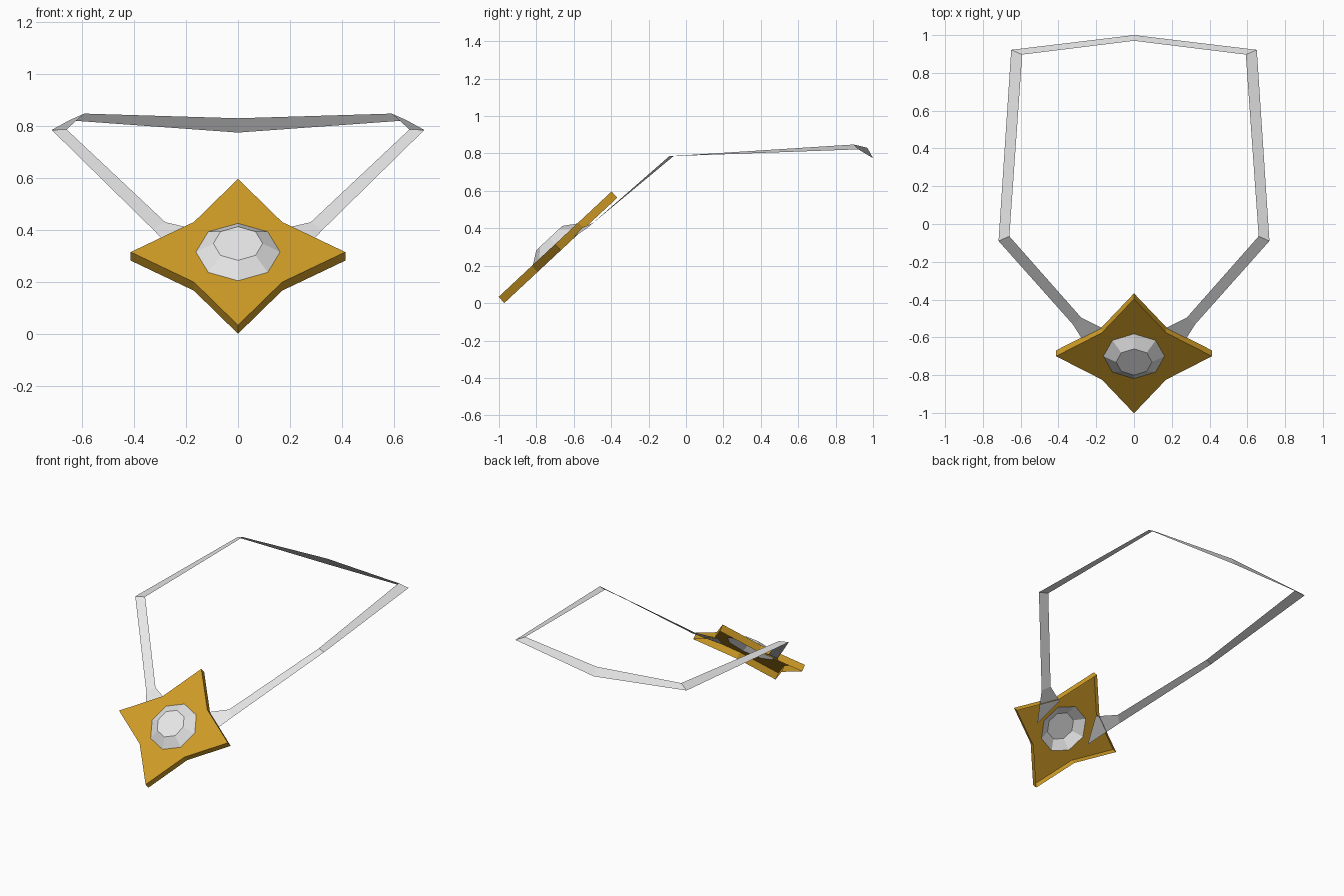
import bpy
import bmesh
import math

if "Cube" in bpy.data.objects:
    bpy.data.objects.remove(bpy.data.objects["Cube"], do_unlink=True)


def make_material(name, rgb):
    mat = bpy.data.materials.new(name)
    mat.use_nodes = True
    color = (*rgb, 1.0)
    mat.diffuse_color = color
    mat.node_tree.nodes["Principled BSDF"].inputs["Base Color"].default_value = color
    return mat


gold = make_material("gold", (0.62, 0.33, 0.02))
silver = make_material("pale silver", (0.8, 0.8, 0.8))


def loft(name, rings, mat, closed=True, cap=False):
    """Join successive rings of points with quads; optionally cap the last ring."""
    bm = bmesh.new()
    loops = [[bm.verts.new(p) for p in ring] for ring in rings]
    count = len(rings[0])
    for a, b in zip(loops, loops[1:]):
        for i in range(count if closed else count - 1):
            j = (i + 1) % count
            bm.faces.new((a[i], a[j], b[j], b[i]))
    if cap:
        bm.faces.new(loops[-1])
    mesh = bpy.data.meshes.new(name)
    bm.to_mesh(mesh)
    bm.free()
    mesh.materials.append(mat)
    obj = bpy.data.objects.new(name, mesh)
    bpy.context.collection.objects.link(obj)
    return obj


def ring8(even, odd, z):
    """Eight points with alternating radii."""
    return [((even, odd)[k % 2] * math.cos(k * math.pi / 4),
             (even, odd)[k % 2] * math.sin(k * math.pi / 4), z) for k in range(8)]


# Open-backed four-pointed star with an eight-sided hole for the gem
star = loft("star_pendant", [
    ring8(0.413, 0.24, -0.045),
    ring8(0.413, 0.24, 0.0),
    ring8(0.162, 0.162, 0.0),
], gold)

# Faceted gem dome with a flat table
gem = loft("gem", [
    ring8(0.162, 0.162, 0.0),
    ring8(0.095, 0.095, 0.045),
], silver, cap=True)

for part in (star, gem):
    part.location = (0, -0.70, 0.315)
    part.rotation_euler = (math.radians(43), 0, 0)

# Flat neck band: inner and outer edge points from pendant to nape, mirrored
band = loft("neck_band", [
    [(0.15, -0.56, 0.40), (0.21, -0.71, 0.28)],
    [(0.28, -0.495, 0.43), (0.325, -0.53, 0.40)],
    [(0.66, -0.065, 0.787), (0.717, -0.09, 0.785)],
    [(0.592, 0.897, 0.848), (0.65, 0.922, 0.822)],
    [(0, 0.97, 0.83), (0, 1.0, 0.775)],
], silver, closed=False)
for poly in band.data.polygons:
    if poly.normal.z < 0:
        poly.flip()
mirror = band.modifiers.new("mirror", "MIRROR")
mirror.use_axis[0] = True
mirror.use_clip = True
